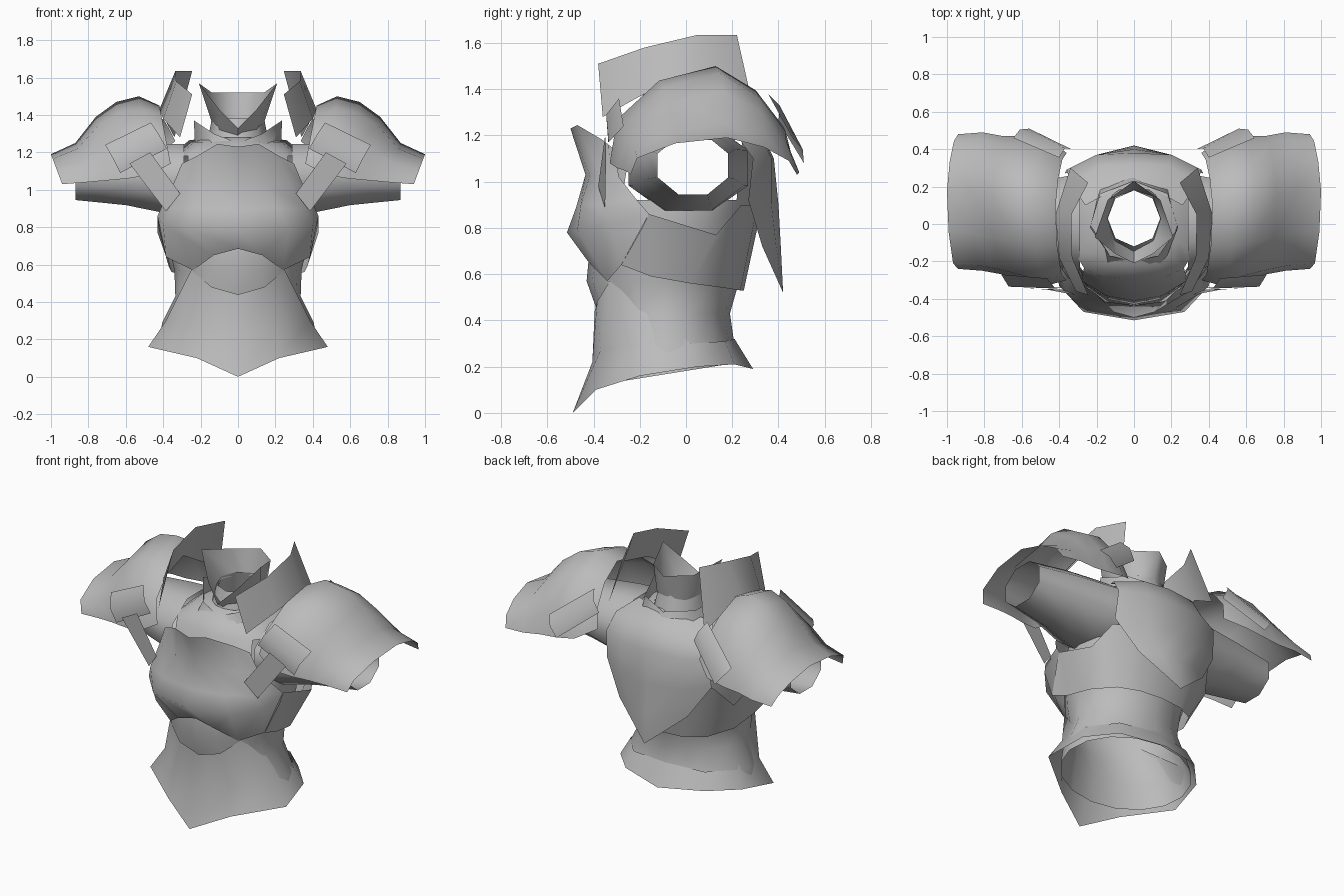
import bpy
import bmesh
import math
from mathutils import Vector

old_cube = bpy.data.objects.get("Cube")
if old_cube:
    bpy.data.objects.remove(old_cube, do_unlink=True)

steel = bpy.data.materials.new("grey_steel")
steel.use_nodes = True
steel_colour = (0.5, 0.5, 0.5, 1)
steel.diffuse_color = steel_colour
steel.node_tree.nodes["Principled BSDF"].inputs["Base Color"].default_value = steel_colour


def sheet(name, rows, outward_from, closed=False, remove=None):
    """Skin a grid of points, with its faces turned away from a point."""
    bm = bmesh.new()
    grid = [[bm.verts.new(point) for point in row] for row in rows]
    for lower, upper in zip(grid, grid[1:]):
        count = len(lower)
        for i in range(count if closed else count - 1):
            j = (i + 1) % count
            bm.faces.new((lower[i], lower[j], upper[j], upper[i]))
    bmesh.ops.remove_doubles(bm, verts=bm.verts, dist=0.0005)
    if remove:
        doomed = [f for f in bm.faces if remove(f.calc_center_median())]
        bmesh.ops.delete(bm, geom=doomed, context='FACES')
    bm.normal_update()
    origin = Vector(outward_from)
    facing = sum(f.calc_area() * f.normal.dot(f.calc_center_median() - origin)
                 for f in bm.faces)
    if facing < 0:
        bmesh.ops.reverse_faces(bm, faces=bm.faces)
    mesh = bpy.data.meshes.new(name)
    bm.to_mesh(mesh)
    bm.free()
    mesh.materials.append(steel)
    obj = bpy.data.objects.new(name, mesh)
    bpy.context.collection.objects.link(obj)
    bpy.ops.object.select_all(action='DESELECT')
    obj.select_set(True)
    bpy.context.view_layer.objects.active = obj
    bpy.ops.object.shade_smooth_by_angle(angle=math.radians(70))


def flip(point):
    return (-point[0], point[1], point[2])


def centred(name, half_rows, outward_from, closed=False):
    """Complete rows that run from the centre line to the left or back."""
    rows = []
    for half in half_rows:
        inner = half[1:-1] if closed else half[1:]
        other = [flip(p) for p in reversed(inner)]
        rows.append(half + other if closed else other + half)
    sheet(name, rows, outward_from, closed)


def pair(name, rows, outward_from, closed=False):
    """Build a part on the left and its mirror image on the right."""
    sheet("left_" + name, rows, outward_from, closed)
    sheet("right_" + name, [[flip(p) for p in row] for row in rows],
          flip(outward_from), closed)


def oval(z, half_width, front, back, sides=16, tilt=0, power=1):
    """A level or tilted ring; a power below one squares its corners."""
    middle, depth = (front + back) / 2, (back - front) / 2
    ring = []
    for i in range(sides):
        angle = math.tau * i / sides
        c, s = [math.copysign(abs(v) ** power, v) for v in (math.cos(angle), math.sin(angle))]
        ring.append((half_width * c, middle + depth * s, z + tilt * s))
    return ring


def sleeve_ring(x, y, z, depth, height, sides=8):
    angles = [math.tau * (i + 0.5) / sides for i in range(sides)]
    return [(x, y + depth * math.cos(a), z + height * math.sin(a)) for a in angles]


def pauldron_arch(x, front, back, edge_z, peak_z):
    """One arch over the shoulder, as shares of its depth and height."""
    shape = [(0, 0), (.04, .45), (.27, .85), (.58, 1), (.8, .75), (.95, .38), (1, 0)]
    return [(x - .06 * (1 - h), front + u * (back - front), edge_z + h * (peak_z - edge_z))
            for u, h in shape]


core = (0, 0, .8)

# Inner torso with a hem inside the skirt, open armholes and neck
torso = [oval(.17, .425, -.385, .24, tilt=.05), oval(.29, .405, -.36, .21),
         oval(.43, .335, -.38, .19), oval(.57, .34, -.43, .23),
         oval(.78, .39, -.41, .29), oval(.92, .38, -.37, .31, power=.9),
         oval(1.18, .34, -.3, .31, power=.7), oval(1.255, .25, -.22, .25, power=.8),
         oval(1.28, .16, -.15, .21)]
sheet("inner_torso", torso, core, closed=True,
      remove=lambda c: .92 < c.z < 1.18 and abs(c.y) < .23 and abs(c.x) > .2)

# Flared skirt that rises over the belly
hip_back = [(.38, .02, .3), (.25, .17, .31), (0, .21, .32)]
centred("skirt", [
    [(0, -.49, 0), (.22, -.39, .1), (.48, -.2, .16), (.43, .05, .2), (.28, .21, .21), (0, .29, .19)],
    [(0, -.405, .22), (.2, -.37, .27), (.385, -.19, .3)] + hip_back,
    [(0, -.395, .44), (.14, -.385, .48), (.25, -.33, .57)] + hip_back,
], core, closed=True)

# Breastplate with a flared neckline and arched lower edge
centred("breastplate", [
    [(0, -.5, 1.23), (.11, -.47, 1.245), (.22, -.36, 1.18), (.3, -.31, 1.14)],
    [(0, -.435, 1.03), (.15, -.415, 1.03), (.28, -.37, 1.03), (.35, -.29, 1.02)],
    [(0, -.475, .89), (.21, -.455, .9), (.36, -.37, .9), (.4, -.22, .93)],
    [(0, -.515, .78), (.27, -.47, .79), (.4, -.33, .81), (.43, -.16, .86)],
    [(0, -.43, .685), (.13, -.42, .65), (.24, -.34, .57), (.385, -.28, .64)],
], core)

# Plate wrapping the flanks and lower back
centred("flank_plate", [
    [(0, .33, .9), (.2, .31, .9), (.36, .24, .9), (.43, .13, .77), (.43, -.16, .86), (.425, -.19, .8)],
    [(0, .25, .53), (.15, .235, .53), (.27, .17, .54), (.355, .02, .56), (.37, -.15, .59),
     (.385, -.28, .64)],
], core)

# Back shield tapering to a point
centred("back_shield", [
    [(0, .2, 1.29), (.13, .17, 1.28), (.26, .1, 1.265)],
    [(0, .32, 1.23), (.18, .31, 1.22), (.34, .22, 1.2)],
    [(0, .38, 1.1), (.2, .37, 1.1), (.36, .29, 1.1)],
    [(0, .4, .9), (.2, .37, .9), (.37, .27, .92)],
    [(0, .41, .72), (.12, .39, .72), (.24, .33, .72)],
    [(0, .42, .52)] * 3,
], core)

# Neck guard: base ring, tube and flared collar
neck = (0, .04, 1.2)
centred("gorget", [
    [(0, -.28, 1.18), (.15, -.24, 1.2), (.23, 0, 1.18), (.18, .2, 1.22), (0, .26, 1.25)],
    [(0, -.2, 1.25), (.13, -.17, 1.3), (.235, -.02, 1.37), (.18, .16, 1.32), (0, .23, 1.29)],
], neck, closed=True)
sheet("neck_tube", [oval(1.22, .17, -.17, .23, 8), oval(1.38, .14, -.12, .18, 8)], neck, closed=True)
centred("collar", [
    [(0, -.13, 1.28), (.1, -.09, 1.32), (.14, .03, 1.36), (.1, .15, 1.36), (0, .18, 1.36)],
    [(0, -.21, 1.33), (.1, -.16, 1.43), (.21, -.07, 1.57), (.14, .13, 1.52), (0, .23, 1.52)],
], neck, closed=True)

# Open upper-arm sleeves running into the torso
shoulder = (.65, .05, 1.05)
pair("sleeve", [sleeve_ring(.29, .01, 1.06, .28, .2), sleeve_ring(.39, .01, 1.06, .26, .2),
                sleeve_ring(.6, .02, 1.075, .21, .17),
                sleeve_ring(.87, .03, 1.07, .165, .135)], shoulder, closed=True)

# Arched shoulder plates
pair("pauldron", [
    pauldron_arch(.42, -.3, .38, 1.14, 1.45),
    pauldron_arch(.53, -.33, .46, 1.08, 1.5),
    pauldron_arch(.65, -.3, .47, 1.06, 1.47),
    pauldron_arch(.76, -.27, .47, 1.05, 1.39),
    pauldron_arch(.87, -.25, .49, 1.04, 1.25),
    pauldron_arch(1, -.24, .48, 1.03, 1.19),
], shoulder)

# Upright neck guards on the shoulder plates
pair("shoulder_guard", [
    [(.31, -.36, 1.28), (.4, -.18, 1.38), (.42, .05, 1.43), (.34, .3, 1.28)],
    [(.245, -.38, 1.51), (.33, -.18, 1.58), (.335, .05, 1.635), (.245, .22, 1.635)],
], (0, 0, 1.4))

# Curved clasps on the front and back of each shoulder
pair("front_clasp", [
    [(.465, -.29, 1.36), (.71, -.27, 1.24)],
    [(.42, -.345, 1.29), (.67, -.335, 1.17)],
    [(.38, -.34, 1.22), (.63, -.33, 1.09)],
], shoulder)
pair("back_clasp", [
    [(.4, .355, 1.38), (.645, .46, 1.19)],
    [(.37, .405, 1.33), (.61, .505, 1.14)],
    [(.335, .4, 1.26), (.56, .51, 1.08)],
], shoulder)

# Straps from the front clasps to the breastplate
pair("strap", [
    [(.47, -.35, 1.2), (.58, -.345, 1.14)],
    [(.31, -.38, .98), (.385, -.35, .885)],
], shoulder)
